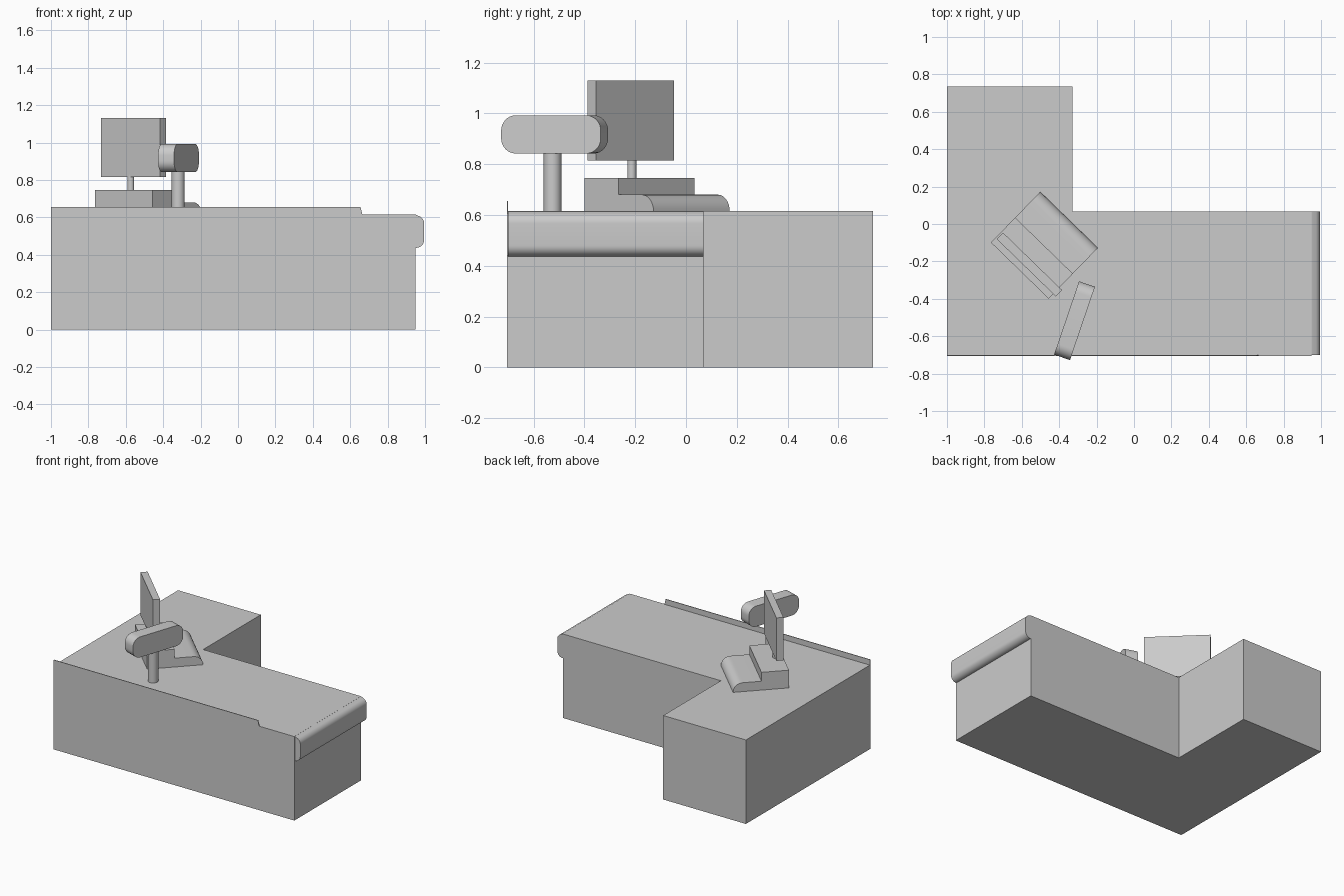
import bpy, bmesh, math
from mathutils import Matrix

if "Cube" in bpy.data.objects:
    bpy.data.objects.remove(bpy.data.objects["Cube"], do_unlink=True)

grey = bpy.data.materials.new("plain_grey")
grey.use_nodes = True
colour = (0.6, 0.6, 0.6, 1)
grey.diffuse_color = colour
grey.node_tree.nodes["Principled BSDF"].inputs["Base Color"].default_value = colour


def finish(name, bm, smooth=False):
    bmesh.ops.recalc_face_normals(bm, faces=bm.faces)
    mesh = bpy.data.meshes.new(name)
    bm.to_mesh(mesh)
    bm.free()
    mesh.materials.append(grey)
    obj = bpy.data.objects.new(name, mesh)
    bpy.context.collection.objects.link(obj)
    if smooth:
        bpy.ops.object.select_all(action='DESELECT')
        obj.select_set(True)
        bpy.context.view_layer.objects.active = obj
        bpy.ops.object.shade_smooth_by_angle(angle=math.radians(35))
    return obj


def prism(name, outline, place, depth, smooth=False):
    """Sweep a flat outline; place(a, b, t) maps it to space, t in depth range."""
    bm = bmesh.new()
    ends = [[bm.verts.new(place(a, b, t)) for a, b in outline] for t in depth]
    bm.faces.new(ends[0])
    bm.faces.new(ends[1])
    n = len(outline)
    for i in range(n):
        j = (i + 1) % n
        bm.faces.new((ends[0][i], ends[0][j], ends[1][j], ends[1][i]))
    return finish(name, bm, smooth)


def arc(cx, cy, r, start, end, steps=8):
    angles = [math.radians(start + (end - start) * i / steps) for i in range(steps + 1)]
    return [(cx + r * math.cos(t), cy + r * math.sin(t)) for t in angles]


def post(name, x, y, z0, z1, r):
    bm = bmesh.new()
    bmesh.ops.create_cone(bm, cap_ends=True, segments=24, radius1=r, radius2=r, depth=z1 - z0,
                          matrix=Matrix.Translation((x, y, (z0 + z1) / 2)))
    return finish(name, bm, True)


def upright(a, b, t):
    return (a, b, t)


def along_y(a, b, t):
    return (a, t, b)


TOP, FRONT, BACK = 0.615, -0.70, 0.068

# L-shaped counter body
prism("counter_body", [(-1, FRONT), (0.95, FRONT), (0.95, BACK), (-0.33, BACK),
                       (-0.33, 0.735), (-1, 0.735)], upright, (0, TOP))

# Rounded overhanging end of the worktop
prism("worktop_end", [(0.94, 0.437)] + arc(0.952, 0.48, 0.043, -90, 0)
      + arc(0.952, 0.567, 0.043, 0, 60) + arc(0.945, TOP - 0.02, 0.02, 60, 90, 4)
      + [(0.94, TOP)], along_y, (FRONT, BACK), True)

# Thin front panel with a raised lip
prism("front_panel", [(-1, 0), (0.95, 0), (0.95, TOP), (0.665, TOP),
                      (0.655, 0.655), (-1, 0.655)], along_y, (FRONT - 0.005, FRONT))

# Register, turned across the counter corner
turn = Matrix.Translation((-0.765, -0.099, 0)) @ Matrix.Rotation(math.radians(-44.2), 4, 'Z')
WIDTH = 0.43


def register(obj):
    obj.data.transform(turn)


def along_x(a, b, t):
    return (t, a, b)


register(prism("register_base", [(0, TOP), (0.186, TOP), (0.186, 0.745), (0, 0.745)],
               along_x, (0, WIDTH)))
register(prism("keyboard", [(0.186, TOP)] + arc(0.313, TOP, 0.065, 0, 90)
               + [(0.186, 0.68)], along_x, (0, WIDTH), True))
register(prism("screen", [(0.035, 0.815), (0.083, 0.815), (0.083, 1.13), (0.035, 1.13)],
               along_x, (0.01, 0.45)))
post("screen_post", -0.573, -0.213, 0.74, 0.83, 0.018)

# Card terminal head on its post
head = prism("terminal_head", arc(0.147, 0.93, 0.06, 0, 90) + arc(-0.147, 0.93, 0.06, 90, 180)
             + arc(-0.147, 0.90, 0.06, 180, 270) + arc(0.147, 0.90, 0.06, 270, 360),
             along_x, (-0.045, 0.045), True)
head.data.transform(Matrix.Translation((-0.318, -0.517, 0)) @ Matrix.Rotation(math.radians(-18.8), 4, 'Z'))
head.data.transform(Matrix.Translation((0, 0, 0.002)))
post("terminal_post", -0.32, -0.525, TOP, 0.85, 0.035)
